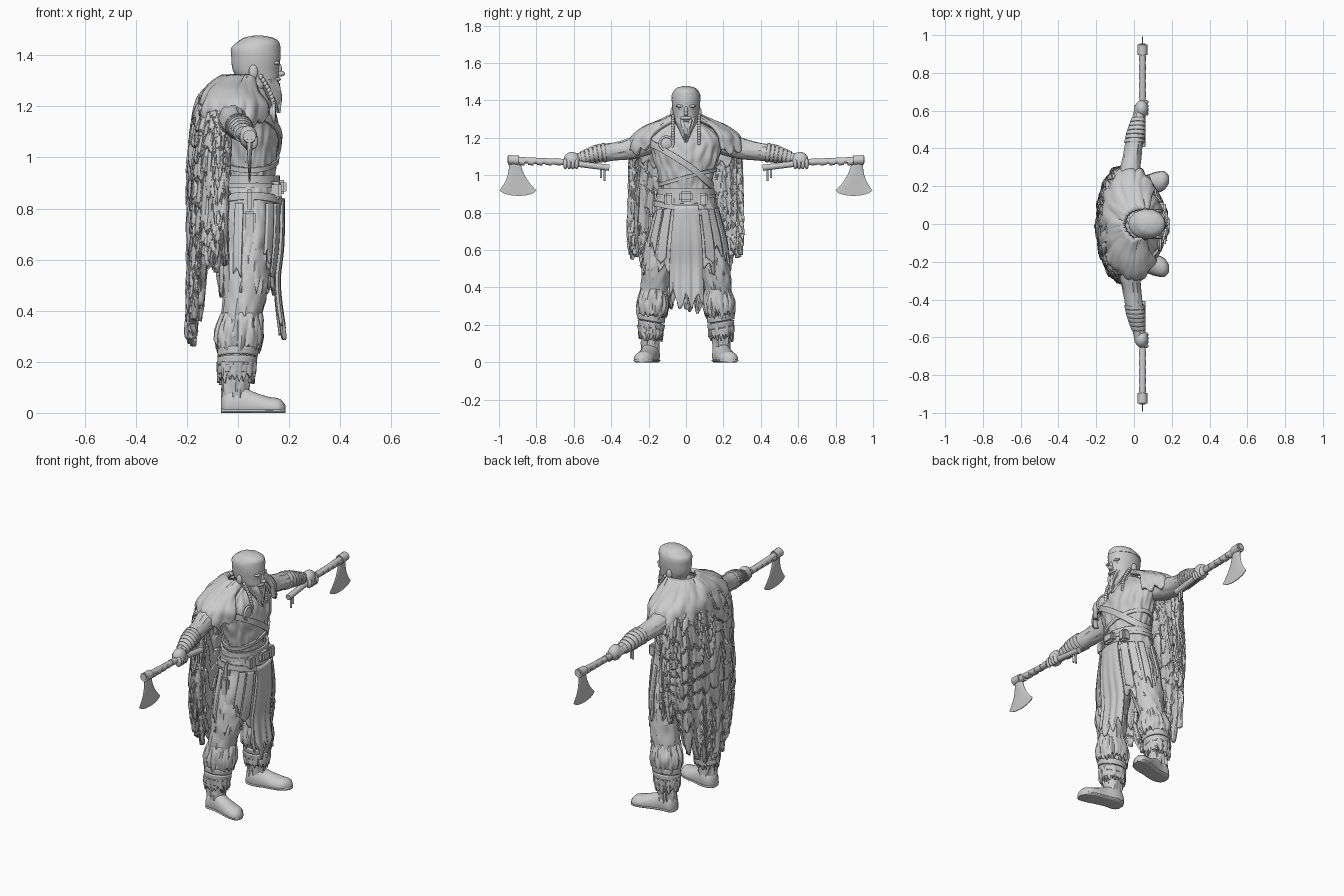
import bpy, bmesh, random
from math import sin, cos, pi, radians
from mathutils import Vector, noise

random.seed(4)
if "Cube" in bpy.data.objects:
    bpy.data.objects.remove(bpy.data.objects["Cube"])

shade = (0.6, 0.6, 0.6, 1)
grey = bpy.data.materials.new("clay_grey")
grey.use_nodes = True
grey.diffuse_color = shade
grey.node_tree.nodes["Principled BSDF"].inputs["Base Color"].default_value = shade
parts = []
CLOTH, FUR = 0.012, 0.024   # sheet thicknesses
FINE = 120                  # columns of a detailed sheet
AXE_X = 0.045               # plane of both axes


def finish(name, bm):
    bmesh.ops.recalc_face_normals(bm, faces=bm.faces)
    mesh = bpy.data.meshes.new(name)
    bm.to_mesh(mesh)
    bm.free()
    obj = bpy.data.objects.new(name, mesh)
    bpy.context.collection.objects.link(obj)
    mesh.materials.append(grey)
    parts.append(obj)


def sheet(name, point, columns, rings, closed=True, thick=0):
    """Grid surface from point(u, v); capped when closed and not thickened."""
    bm = bmesh.new()
    count = columns if closed else columns + 1
    grid = [[bm.verts.new(point(i / columns, j / rings)) for i in range(count)] for j in range(rings + 1)]
    for upper, lower in zip(grid, grid[1:]):
        for i in range(columns):
            k = (i + 1) % count
            bm.faces.new((upper[i], upper[k], lower[k], lower[i]))
    if closed and not thick:
        bm.faces.new(grid[0])
        bm.faces.new(grid[-1])
    finish(name, bm)
    if thick:
        solid = parts[-1].modifiers.new("thickness", "SOLIDIFY")
        solid.thickness, solid.offset = thick, 0


def upright(*rows):
    """Sections centred on the symmetry plane: height, centre, depth, half width."""
    return [(z, x, 0, depth, width) for z, x, depth, width in rows]


def section(rows, t):
    """Smoothly interpolated (centre, centre, radius, radius) at height t."""
    rows = sorted(rows)
    last = len(rows) - 1
    t = min(max(t, rows[0][0]), rows[-1][0])
    i = max(k for k in range(last) if rows[k][0] <= t)

    def slope(k, c):
        before, after = rows[max(k - 1, 0)], rows[min(k + 1, last)]
        return (after[c] - before[c]) / (after[0] - before[0])
    low, high = rows[i], rows[i + 1]
    gap = high[0] - low[0]
    h = (t - low[0]) / gap
    w = h * h * (3 - 2 * h)
    return [low[c] * (1 - w) + high[c] * w
            + gap * h * (1 - h) * ((1 - h) * slope(i, c) - h * slope(i + 1, c)) for c in range(1, 5)]


def skin(name, rows, start=None, end=None, axis="z", s=1, span=(0, 360), off=0, jag=0, tilt=0, thick=0,
         fold=0, folds=14, rough=0, hem=None, shingle=0, columns=40, rings=24):
    """Loft through elliptical sections, or a band, strip or ragged cloth lying over one."""
    start = rows[0][0] if start is None else start
    end = rows[-1][0] if end is None else end
    seed = random.random() * 50
    closed = span[1] - span[0] == 360

    def point(u, v):
        a = radians(span[0] + (span[1] - span[0]) * u)
        around = Vector((cos(a) * 3, sin(a) * 3, seed))
        ragged = jag * (2 * abs((a * 3.5 + seed) % 1 - 0.5) + noise.noise(around * 2)) if jag else 0
        t = start + (end - start + ragged + (hem(a) if hem else 0)) * v + tilt * sin(a)
        first, second, radius, other = section(rows, t)
        grow = off + fold * v * sin(a * folds + 3 * noise.noise(around))
        grow += rough * noise.noise(Vector((cos(a) * 5, sin(a) * 5, t * 14 + seed)))
        if shingle:
            lock = noise.noise(Vector((a * 6, seed, v * 2)))
            grow += shingle * ((v * 9 + lock * 2) % 1 + 0.7 * noise.noise(Vector((a * 13, v * 5, seed))))
        p, q = first + (radius + grow) * cos(a), second + (other + grow) * sin(a)
        if axis == "z":
            return Vector((p, s * q, t))
        if axis == "y":
            return Vector((p, s * t, q))
        return Vector((t, s * p, max(q, 0)))
    sheet(name, point, columns, rings, closed, thick)


def rope(name, points, radius, s=1):
    curve = bpy.data.curves.new(name, "CURVE")
    curve.dimensions = "3D"
    curve.bevel_depth, curve.bevel_resolution, curve.use_fill_caps = radius, 3, True
    line = curve.splines.new("POLY")
    line.points.add(len(points) - 1)
    for dot, (x, y, z) in zip(line.points, points):
        dot.co = (x, s * y, z, 1)
    obj = bpy.data.objects.new(name, curve)
    bpy.context.collection.objects.link(obj)
    curve.materials.append(grey)


def blobs(name, spots, s=1):
    """Ellipsoids given as (centre, radii)."""
    bm = bmesh.new()
    for (x, y, z), radii in spots:
        new = bmesh.ops.create_icosphere(bm, subdivisions=3, radius=1)["verts"]
        bmesh.ops.scale(bm, vec=radii, verts=new)
        bmesh.ops.translate(bm, vec=(x, s * y, z), verts=new)
    finish(name, bm)


def block(name, centre, size):
    bm = bmesh.new()
    bmesh.ops.create_cube(bm, size=1)
    bmesh.ops.scale(bm, vec=size, verts=bm.verts)
    bmesh.ops.translate(bm, vec=centre, verts=bm.verts)
    bmesh.ops.bevel(bm, geom=bm.edges[:], offset=0.01, segments=2, affect="EDGES")
    finish(name, bm)


# Torso, belts and chest straps
torso = upright((0.8, 0.045, 0.1, 0.14), (0.95, 0.045, 0.1, 0.135), (1.1, 0.045, 0.115, 0.175),
                (1.2, 0.03, 0.11, 0.19), (1.26, 0.03, 0.075, 0.12), (1.29, 0.04, 0.055, 0.06))
skin("torso", torso, rough=CLOTH, columns=FINE, rings=40)
skin("wide_belt", torso, 0.93, 0.85, off=0.014, thick=CLOTH)
skin("belt_rim", torso, 0.9, 0.88, off=0.02, thick=CLOTH)
skin("hip_belt", torso, 0.83, 0.8, off=0.03, tilt=-0.035, thick=CLOTH)
skin("chest_strap", torso, 1.08, 1.04, off=0.008, tilt=-0.12, thick=CLOTH, columns=FINE)
skin("thin_strap", torso, 1, 0.98, off=0.006, tilt=0.04, thick=CLOTH, columns=FINE)
block("belt_buckle", (0.17, 0, 0.885), (0.04, 0.075, 0.055))
for side, y in (("right", -0.09), ("left", 0.09)):
    block(f"{side}_belt_pouch", (0.145, y, 0.87), (0.05, 0.05, 0.07))
block("hip_sheath", (AXE_X, -0.185, 0.71), (0.05, 0.03, 0.16))
block("knife_grip", (AXE_X, -0.165, 0.83), (0.035, 0.03, 0.09))

# Skirt with loose ragged strips
skirt = upright((0.92, 0.045, 0.11, 0.14), (0.8, 0.045, 0.115, 0.165), (0.65, 0.04, 0.115, 0.205),
                (0.5, 0.035, 0.105, 0.225), (0.25, 0.045, 0.125, 0.23))
skin("skirt", skirt, 0.9, 0.47, jag=0.07, fold=0.008, rough=0.01, thick=CLOTH, columns=FINE)
skin("front_cloth", skirt, 0.84, 0.3, span=(-21, 22), off=0.018, jag=0.07, fold=0.006, folds=30, thick=CLOTH)
for n, middle in enumerate((34, 50, 70, 106, -34, -52, -108)):
    skin(f"skirt_strip_{n}", skirt, 0.82, 0.52 + 0.05 * (n % 2), span=(middle - 7, middle + 7),
         off=0.014, jag=0.05, thick=CLOTH, columns=10)

# Fur mantle and long cape
mantle = upright((1.315, 0.02, 0.07, 0.075), (1.29, 0.005, 0.09, 0.13), (1.255, -0.01, 0.12, 0.215),
                 (1.2, -0.01, 0.15, 0.28), (1.06, -0.02, 0.15, 0.3))
skin("fur_mantle", mantle, end=1.09, span=(40, 320), jag=0.035, rough=0.018, thick=FUR,
     hem=lambda a: 0.05 * cos(a), columns=FINE)
cape = upright((1.24, -0.03, 0.1, 0.2), (1.15, -0.05, 0.11, 0.27), (1, -0.06, 0.115, 0.285),
               (0.6, -0.07, 0.11, 0.285), (0.2, -0.09, 0.09, 0.23))
skin("fur_cape", cape, end=0.27, span=(78, 282), jag=0.1, shingle=0.011, thick=FUR, fold=0.005,
     hem=lambda a: 0.31 * abs(sin(a)) ** 3, columns=150, rings=150)

# Head, hair and beard
head = upright((1.2, 0.035, 0.07, 0.07), (1.26, 0.05, 0.06, 0.06), (1.29, 0.08, 0.074, 0.06),
               (1.34, 0.07, 0.09, 0.07), (1.39, 0.07, 0.096, 0.076), (1.43, 0.07, 0.094, 0.074),
               (1.455, 0.08, 0.076, 0.06), (1.47, 0.08, 0.05, 0.04), (1.477, 0.08, 0.015, 0.01))
skin("head", head, rings=40)
skin("hair", head, 1.477, 1.418, off=0.002, rough=0.004)
blobs("nose_and_mouth", [((0.165, 0, 1.328), (0.019, 0.012, 0.012)), ((0.16, 0, 1.345), (0.012, 0.01, 0.024)),
                         ((0.153, 0, 1.288), (0.013, 0.018, 0.005)), ((0.15, 0, 1.306), (0.018, 0.034, 0.01))])
skin("beard", upright((1.305, 0.1, 0.055, 0.064), (1.28, 0.11, 0.055, 0.056), (1.24, 0.135, 0.036, 0.034),
                      (1.175, 0.16, 0.004, 0.004)), rough=0.008)

# Cloak brooch
ring = [(0.14, -0.105 + 0.036 * cos(k * pi / 12), 1.17 + 0.036 * sin(k * pi / 12)) for k in range(25)]
rope("brooch_rim", ring, 0.007)
blobs("brooch", [((0.135, -0.105, 1.17), (0.014, 0.036, 0.036))])

for side, s in (("left", 1), ("right", -1)):
    # Brow, eye, ear and braid
    blobs(f"{side}_brow", [((0.15, 0.03, 1.37), (0.014, 0.024, 0.008))], s)
    blobs(f"{side}_eye", [((0.143, 0.03, 1.354), (0.01, 0.011, 0.006))], s)
    blobs(f"{side}_ear", [((0.06, 0.074, 1.335), (0.018, 0.01, 0.028))], s)
    blobs(f"{side}_braid", [((0.09 + 0.05 * sin(k / 6), 0.07, 1.315 - 0.013 * k), (0.009, 0.009, 0.011))
                            for k in range(12)], s)

    # Arm, wrapped forearm and fist
    arm = [(0.16, -0.01, 1.17, 0.05, 0.05), (0.27, -0.02, 1.15, 0.055, 0.06), (0.36, -0.01, 1.13, 0.048, 0.05),
           (0.48, 0.01, 1.115, 0.045, 0.043), (0.57, 0.025, 1.09, 0.03, 0.03), (0.63, 0.035, 1.08, 0.03, 0.03)]
    skin(f"{side}_arm", arm, axis="y", s=s, rough=0.005)
    for n in range(6):
        y = 0.43 + n * 0.022
        skin(f"{side}_arm_wrap_{n}", arm, y, y + 0.018, axis="y", s=s, tilt=0.006, thick=CLOTH, rings=4)
    fingers = [((0.058, 0.585 + 0.02 * k, 1.062), (0.02, 0.012, 0.03)) for k in range(4)]
    blobs(f"{side}_fist", [((0.04, 0.61, 1.08), (0.036, 0.045, 0.045))] + fingers, s)

    # Axe: wrapped handle, flaring curved blade, hanging tassels
    rope(f"{side}_axe_handle", [(AXE_X, 0.41, 1.04), (AXE_X, 0.65, 1.07), (AXE_X, 0.955, 1.085)], 0.017, s)
    for n in range(5):
        y = 0.67 + n * 0.048
        rope(f"{side}_grip_wrap_{n}", [(AXE_X, y, 1.071), (AXE_X, y + 0.03, 1.073)], 0.0195, s)
    rope(f"{side}_axe_socket", [(AXE_X, 0.895, 1.08), (AXE_X, 0.95, 1.083)], 0.026, s)
    flare = [k / 6 for k in range(7)]
    blade = [(1.1 - 0.21 * f, AXE_X, 0.92 - 0.025 * f, 0.014 - 0.012 * f, 0.03 + 0.1 * f ** 2.5) for f in flare]
    skin(f"{side}_axe_blade", blade, s=s, hem=lambda a: 0.03 * sin(a) ** 2)
    for n in range(2):
        y = 0.435 + n * 0.02
        rope(f"{side}_tassel_{n}", [(AXE_X, y, 1.04), (AXE_X, y, 0.97 + n * 0.015)], 0.006, s)

    # Leg, puffed ragged knee cuff and shin wraps
    leg = [(0.85, 0.035, 0.08, 0.08, 0.07), (0.65, 0.035, 0.12, 0.09, 0.09), (0.5, 0.03, 0.155, 0.085, 0.08),
           (0.3, 0.005, 0.18, 0.07, 0.064), (0.1, -0.01, 0.19, 0.053, 0.046), (0.04, -0.01, 0.19, 0.053, 0.046)]
    skin(f"{side}_leg", leg, s=s, rough=CLOTH, rings=50)
    cuff = [(0.39, 0.014, 0.17, 0.07, 0.063), (0.31, 0.005, 0.177, 0.087, 0.08), (0.22, 0, 0.18, 0.074, 0.066)]
    skin(f"{side}_knee_cuff", cuff, end=0.24, s=s, jag=0.03, rough=CLOTH, thick=CLOTH, columns=FINE)
    skin(f"{side}_boot_cuff", leg, 0.2, 0.12, s=s, off=0.01, jag=0.03, rough=0.01, thick=CLOTH, columns=FINE)
    for n in range(3):
        z = 0.25 - n * 0.035
        skin(f"{side}_shin_wrap_{n}", leg, z, z - 0.03, s=s, off=0.01, tilt=0.012, thick=CLOTH, rings=4)

    # Boot with a flat sole, toes turned out
    foot = [(x, 0.19 + 0.25 * max(x, 0), height / 2, width, height) for x, width, height in
            ((-0.066, 0.02, 0.04), (-0.05, 0.044, 0.06), (0, 0.05, 0.073), (0.06, 0.05, 0.055),
             (0.12, 0.054, 0.042), (0.165, 0.044, 0.036), (0.186, 0.015, 0.02))]
    skin(f"{side}_boot", foot, axis="x", s=s)
    sole = [(x, y, 0.009, width + 0.003, CLOTH) for x, y, z, width, height in foot]
    skin(f"{side}_boot_sole", sole, axis="x", s=s)

# Soft shading with crisp creases
bpy.ops.object.select_all(action="DESELECT")
for obj in parts:
    obj.select_set(True)
bpy.context.view_layer.objects.active = parts[0]
bpy.ops.object.shade_smooth_by_angle(angle=radians(40))
